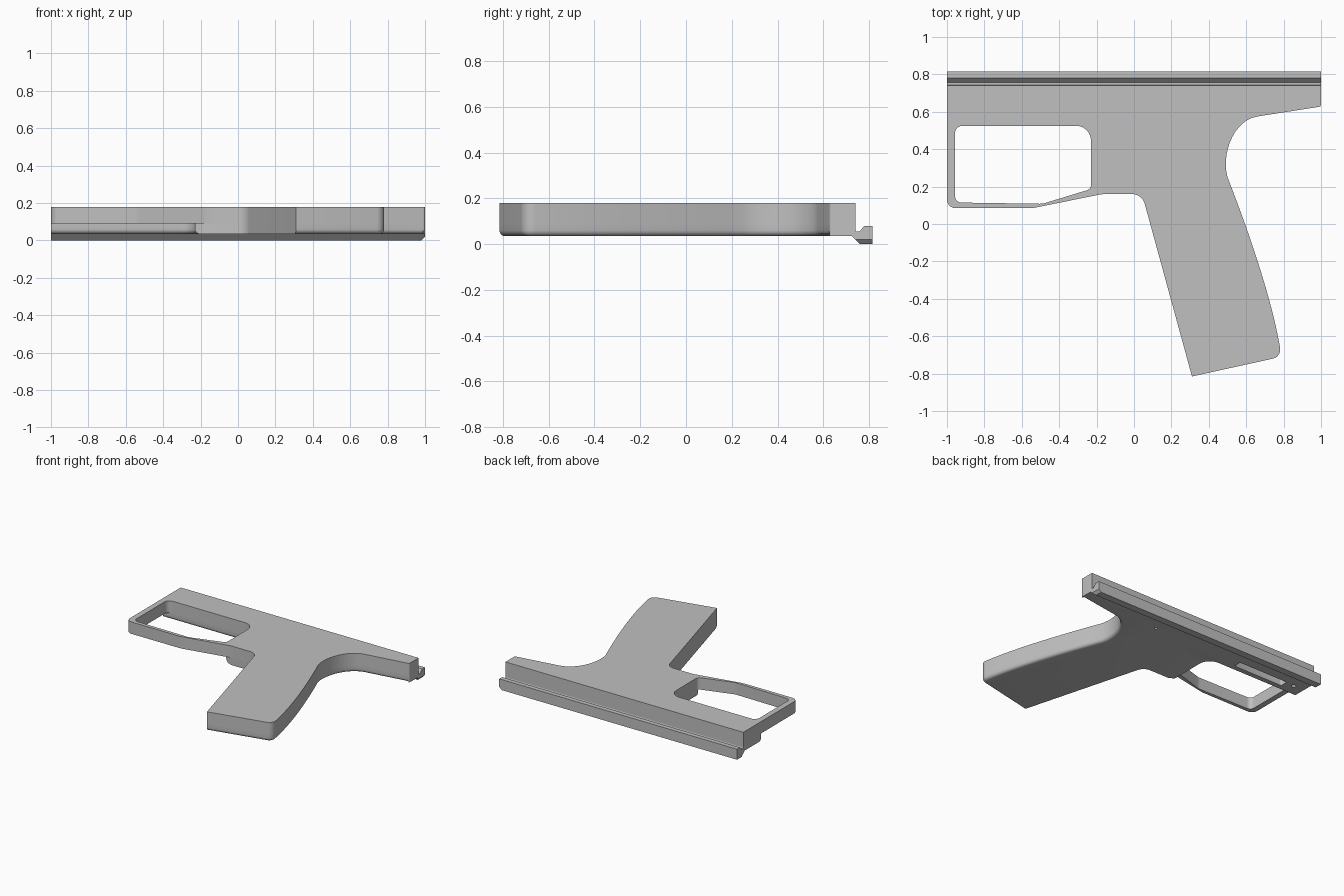
import bpy, bmesh, math
from mathutils import Vector
from mathutils.geometry import interpolate_bezier

if "Cube" in bpy.data.objects:
    bpy.data.objects.remove(bpy.data.objects["Cube"], do_unlink=True)

grey = bpy.data.materials.new("plain grey")
grey.use_nodes = True
COLOUR = (0.53, 0.53, 0.53, 1)
grey.diffuse_color = COLOUR
grey.node_tree.nodes["Principled BSDF"].inputs["Base Color"].default_value = COLOUR

Z_BOTTOM, Z_STEP, Z_TOP = 0.035, 0.09, 0.18


def rounded(corners, steps=8):
    """Turn (x, y, radius) corners into an outline with true arcs."""
    out = []
    for i, (x, y, r) in enumerate(corners):
        p = Vector((x, y))
        if r == 0:
            out.append(p)
            continue
        a = (Vector(corners[i - 1][:2]) - p).normalized()
        b = (Vector(corners[(i + 1) % len(corners)][:2]) - p).normalized()
        half = a.angle(b) / 2
        centre = p + (a + b).normalized() * (r / math.sin(half))
        v0 = (p + a * (r / math.tan(half)) - centre).normalized()
        v1 = (p + b * (r / math.tan(half)) - centre).normalized()
        out += [centre + v0.slerp(v1, k / steps) * r for k in range(steps + 1)]
    return out


def bezier(p0, c0, c1, p1, n):
    pts = interpolate_bezier(*[Vector((*p, 0)) for p in (p0, c0, c1, p1)], n)
    return [(p.x, p.y, 0) for p in pts]


def prism(name, points, depth, bevel_rule=None, offset=0.025, segments=5):
    """Extrude a closed 3D outline; bevel the edges the rule picks."""
    bm = bmesh.new()
    face = bm.faces.new([bm.verts.new(p) for p in points])
    ext = bmesh.ops.extrude_face_region(bm, geom=[face])
    moved = [v for v in ext["geom"] if isinstance(v, bmesh.types.BMVert)]
    bmesh.ops.translate(bm, verts=moved, vec=depth)
    bmesh.ops.recalc_face_normals(bm, faces=bm.faces)
    if bevel_rule:
        edges = [e for e in bm.edges if bevel_rule(e.verts[0].co, e.verts[1].co)]
        bmesh.ops.bevel(bm, geom=edges, offset=offset, segments=segments,
                        profile=0.5, affect='EDGES')
    mesh = bpy.data.meshes.new(name)
    bm.to_mesh(mesh)
    bm.free()
    mesh.materials.append(grey)
    ob = bpy.data.objects.new(name, mesh)
    bpy.context.collection.objects.link(ob)
    return ob


def plate(name, outline, z0, z1, **kw):
    return prism(name, [(p[0], p[1], z0) for p in outline], (0, 0, z1 - z0), **kw)


def activate(ob):
    bpy.ops.object.select_all(action='DESELECT')
    ob.select_set(True)
    bpy.context.view_layer.objects.active = ob


def cut(ob, cutter):
    activate(ob)
    mod = ob.modifiers.new("cut", 'BOOLEAN')
    mod.operation, mod.solver, mod.object = 'DIFFERENCE', 'EXACT', cutter
    bpy.ops.object.modifier_apply(modifier=mod.name)
    bpy.data.objects.remove(cutter, do_unlink=True)


# Shared outline of the grip, its curved back and the rear overhang
grip = [(0.043, 0.16, 0.07), (0.31, -0.815, 0), (0.788, -0.71, 0.05)]
grip += bezier((0.78, -0.655), (0.735, -0.4), (0.625, -0.07), (0.5, 0.25), 14)
grip += bezier((0.5, 0.25), (0.465, 0.37), (0.53, 0.555), (0.66, 0.575), 14)[1:]
grip += [(1, 0.628, 0.012)]
back = [(1, 0.74, 0), (-1, 0.74, 0)]

# Upper layer, with the thin guard loop at the front
upper_outline = rounded(back + [(-1, 0.085, 0.045), (-0.54, 0.085, 0.2),
                                (-0.17, 0.16, 0.2)] + grip)
upper = plate("upper_frame", upper_outline, Z_STEP, Z_TOP)
window = rounded([(-0.957, 0.525, 0.04), (-0.23, 0.525, 0.08), (-0.23, 0.187, 0.03),
                  (-0.49, 0.108, 0.1), (-0.957, 0.115, 0.035)])
cut(upper, plate("window_cutter", window, 0, 0.3))


# Lower layer without the guard; its outer underside edges are rounded
def underside_round(a, b):
    if max(a.z, b.z) > Z_BOTTOM + 0.001:
        return False
    m = (a + b) / 2
    front = -0.99 < m.x < -0.225 and 0.19 < m.y < 0.53
    rear = m.x > 0.35 and m.y < 0.627
    return front or rear


lower_outline = rounded(back + [(-1, 0.525, 0), (-0.23, 0.525, 0.08),
                                (-0.23, 0.187, 0), (-0.17, 0.16, 0)] + grip)
lower = plate("lower_frame", lower_outline, Z_BOTTOM, Z_STEP, bevel_rule=underside_round)

# Slot and two pin holes in the underside
slot = rounded([(-0.84, 0.58, 0.01), (-0.84, 0.64, 0.01),
                (-0.42, 0.64, 0.01), (-0.42, 0.58, 0.01)], 4)
cut(lower, plate("slot_cutter", slot, 0, 0.085))
for hx, hr in ((0.33, 0.012), (-0.91, 0.016)):
    ring = [(hx + hr * math.cos(k * math.pi / 8), 0.63 + hr * math.sin(k * math.pi / 8))
            for k in range(16)]
    cut(lower, plate("hole_cutter", ring, 0, 0.08))

# Grooved rail along the back, chamfered under its rear end
rail_profile = [(0.725, 0.07), (0.74, 0.065), (0.743, 0.055), (0.757, 0.055),
                (0.78, 0.08), (0.815, 0.08), (0.815, 0), (0.76, 0), (0.725, 0.035)]
rail = prism("rail", [(-1, y, z) for y, z in rail_profile], (2, 0, 0),
             bevel_rule=lambda a, b: min(a.x, b.x) > 0.99 and max(a.z, b.z) < 0.001,
             offset=0.02, segments=1)

for ob in (upper, lower, rail):
    activate(ob)
    bpy.ops.object.shade_smooth_by_angle(angle=math.radians(30))
